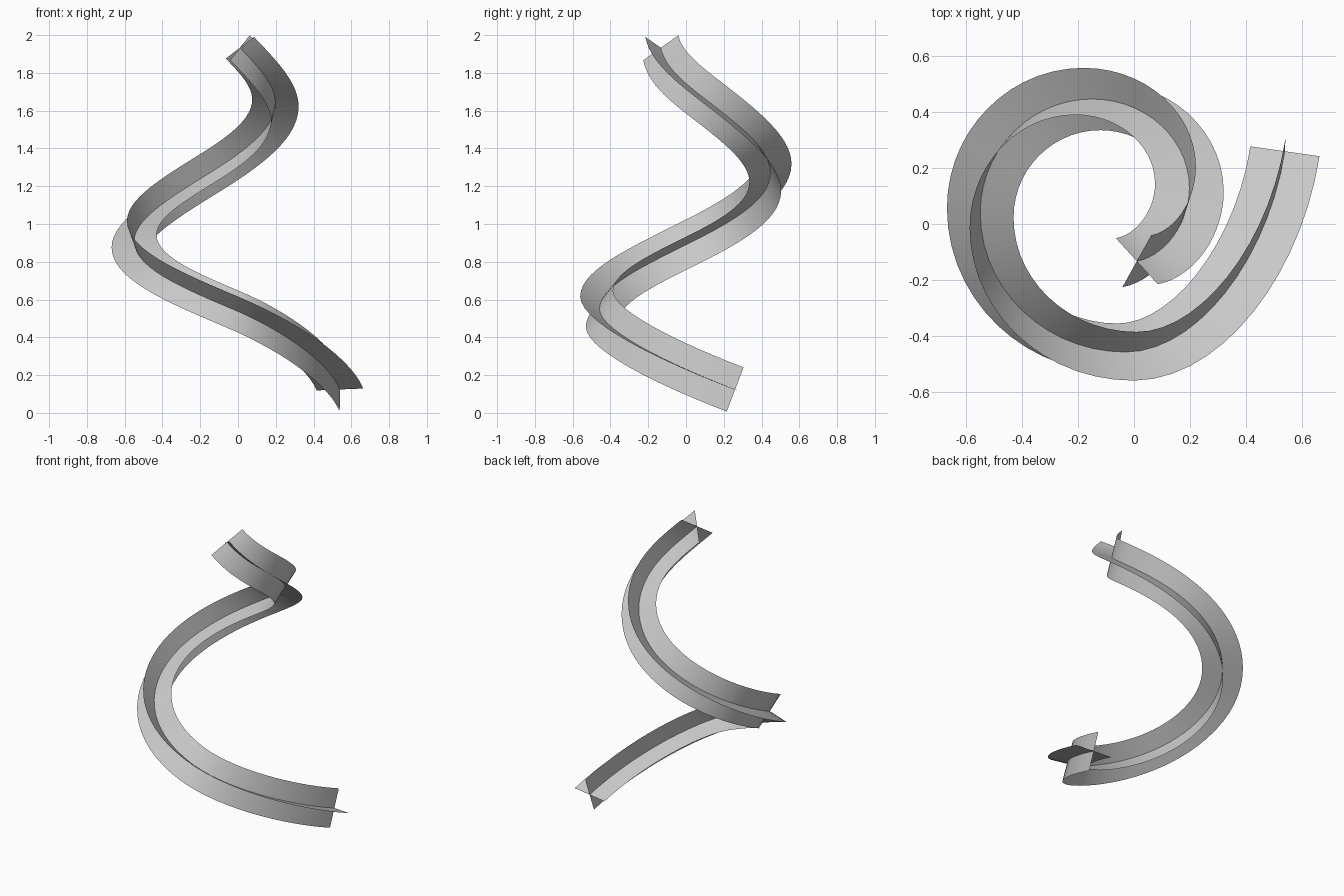
import bpy, math
from mathutils import Vector, Quaternion
from mathutils.geometry import interpolate_bezier

if "Cube" in bpy.data.objects:
    bpy.data.objects.remove(bpy.data.objects["Cube"])

HALF = 0.125      # half width of each ribbon
STEPS = 14        # divisions per path span

# Path knots of the rising, tightening spiral: point, heading, handle in, handle out (horizontal)
knots = [
    ((0.54, 0.26, 0.124), (-0.157, -0.988, 0.38), 0.0, 0.40),
    ((-0.03, -0.458, 0.55), (-1, 0, 0.42), 0.25, 0.286),
    ((-0.55, 0.04, 0.91), (0, 1, 0.50), 0.275, 0.225),
    ((-0.15, 0.447, 1.27), (1, 0, 0.62), 0.22, 0.19),
    ((0.198, 0.13, 1.64), (0, -1, 0.77), 0.175, 0.125),
    ((0.01, -0.133, 1.933), (-0.98, -0.18, 1.02), 0.105, 0.0),
]
start_side = Vector((0.245, -0.035, 0.01))   # ribbon direction at the foot
end_side = Vector((0.15, -0.165, 0.115))     # ribbon direction at the tip

# Sample the path
path = []
for (p, d, _, out), (q, e, inn, _) in zip(knots, knots[1:]):
    p, d, q, e = map(Vector, (p, d, q, e))
    pts = interpolate_bezier(p, p + d * out, q - e * inn, q, STEPS + 1)
    path += pts if not path else pts[1:]
n = len(path)
tangents = [(path[min(i + 1, n - 1)] - path[max(i - 1, 0)]).normalized() for i in range(n)]
tangents[0] = Vector(knots[0][1]).normalized()
tangents[-1] = Vector(knots[-1][1]).normalized()

# Carry the cross-section along with minimum twist
t0 = tangents[0]
side = (start_side - t0 * start_side.dot(t0)).normalized()
sides = [side]
for a, b in zip(tangents, tangents[1:]):
    side = a.rotation_difference(b) @ side
    side = (side - b * side.dot(b)).normalized()
    sides.append(side)

# Small even twist so the tip of the cross lands on its measured angle
t1 = tangents[-1]
err = math.atan2(end_side.dot(t1.cross(side)), end_side.dot(side))
quarter = math.pi / 2
err -= quarter * round(err / quarter)
sides = [Quaternion(t, err * i / (n - 1)) @ s for i, (t, s) in enumerate(zip(tangents, sides))]


def ribbon(name, dirs):
    verts = [p + d * s * HALF for p, d in zip(path, dirs) for s in (-1, 0, 1)]
    faces = [(3 * i + k, 3 * i + k + 1, 3 * i + k + 4, 3 * i + k + 3)
             for i in range(n - 1) for k in (0, 1)]
    mesh = bpy.data.meshes.new(name)
    mesh.from_pydata(verts, [], faces)
    mesh.shade_smooth()
    obj = bpy.data.objects.new(name, mesh)
    bpy.context.collection.objects.link(obj)


# Two crossing ribbons sharing the spine
ribbon("spiral_ribbon", sides)
ribbon("spiral_cross_ribbon", [t.cross(s) for t, s in zip(tangents, sides)])
